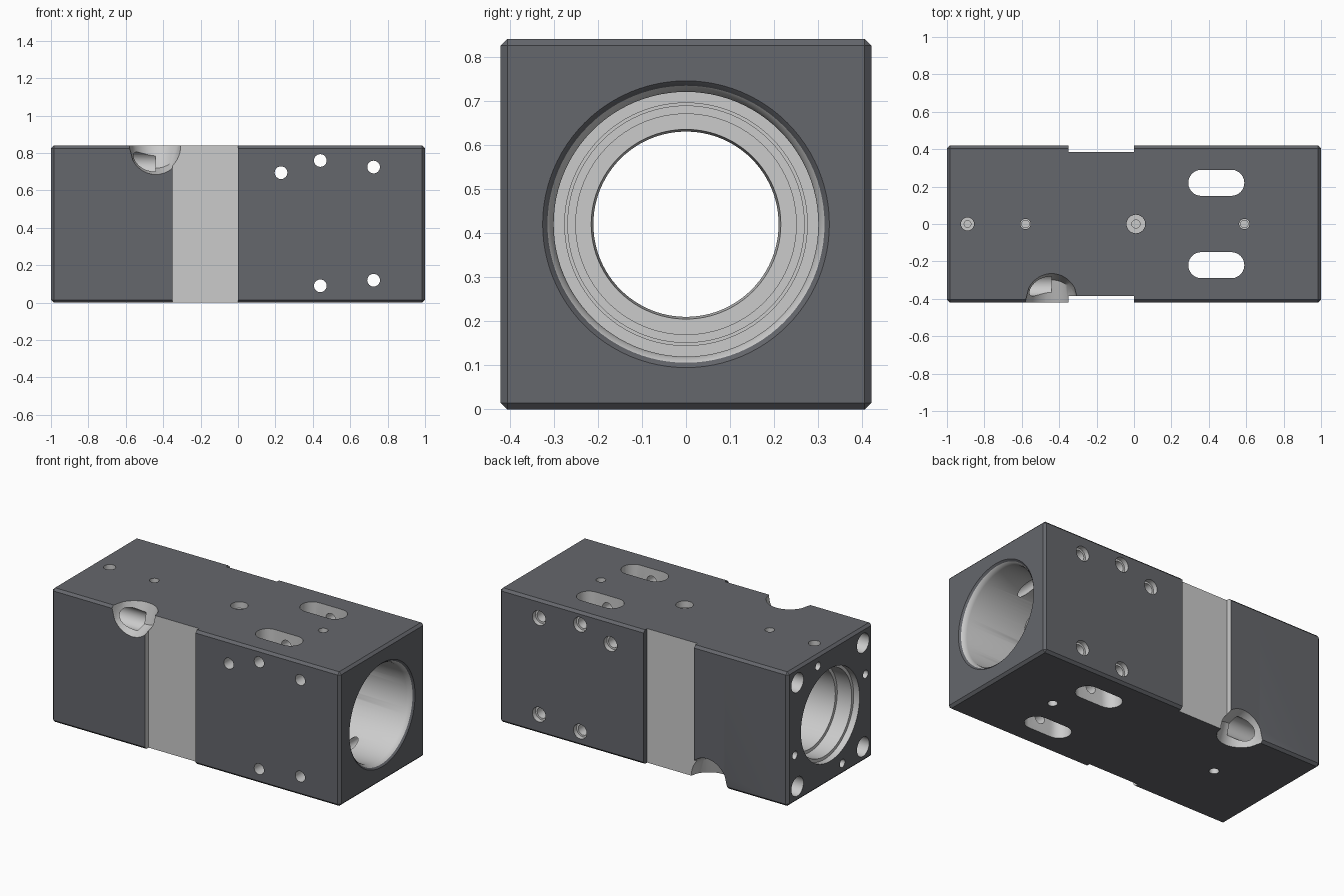
import bpy, bmesh
from math import cos, sin, pi, radians
from mathutils import Vector, Matrix

if "Cube" in bpy.data.objects:
    bpy.data.objects.remove(bpy.data.objects["Cube"])

H = 0.42  # half width, also height of the bore axis


def new_object(name, bm):
    bmesh.ops.recalc_face_normals(bm, faces=bm.faces)
    me = bpy.data.meshes.new(name)
    bm.to_mesh(me)
    bm.free()
    ob = bpy.data.objects.new(name, me)
    bpy.context.collection.objects.link(ob)
    return ob


def lathe(name, profile, loc, direction, n=32, xscale=1):
    """Capped solid of revolution; profile = (distance along direction, radius)."""
    bm = bmesh.new()
    rings = [[bm.verts.new((r * cos(2 * pi * i / n), r * sin(2 * pi * i / n), h))
              for i in range(n)] for h, r in profile]
    for a, b in zip(rings, rings[1:]):
        for i in range(n):
            j = (i + 1) % n
            bm.faces.new((a[i], a[j], b[j], b[i]))
    bm.faces.new(rings[0])
    bm.faces.new(rings[-1])
    rot = Vector((0, 0, 1)).rotation_difference(Vector(direction)).to_matrix().to_4x4()
    bm.transform(Matrix.Translation(loc) @ Matrix.Diagonal((xscale, 1, 1, 1)) @ rot)
    return new_object(name, bm)


def box(name, x0, x1, y0, y1, z0, z1, chamfer=0):
    bm = bmesh.new()
    bmesh.ops.create_cube(bm, size=1)
    bm.transform(Matrix.Translation(((x0 + x1) / 2, (y0 + y1) / 2, (z0 + z1) / 2))
                 @ Matrix.Diagonal((x1 - x0, y1 - y0, z1 - z0, 1)))
    if chamfer:
        bmesh.ops.bevel(bm, geom=bm.edges[:], offset=chamfer, segments=1, affect='EDGES')
    return new_object(name, bm)


def boolean(target, tool, op='DIFFERENCE'):
    tool.hide_render = True
    m = target.modifiers.new('cut', 'BOOLEAN')
    m.operation, m.object, m.solver = op, tool, 'EXACT'
    bpy.context.view_layer.objects.active = target
    bpy.ops.object.modifier_apply(modifier=m.name)
    bpy.data.objects.remove(tool)


def slot(y, x0, x1, r, n=12):
    bm = bmesh.new()
    ring = [(x1 - r + r * cos(a), y + r * sin(a)) for a in [pi * (i / n - .5) for i in range(n + 1)]]
    ring += [(x0 + r + r * cos(a), y + r * sin(a)) for a in [pi * (i / n + .5) for i in range(n + 1)]]
    f = bm.faces.new([bm.verts.new((x, yy, -.1)) for x, yy in ring])
    out = bmesh.ops.extrude_face_region(bm, geom=[f])
    bmesh.ops.translate(bm, vec=(0, 0, 1.1),
                        verts=[v for v in out['geom'] if isinstance(v, bmesh.types.BMVert)])
    return new_object('slot_cutter', bm)


# Main block with chamfered edges
block = box('bored_block', -1, 1, -H, H, 0, 2 * H, .015)

# Stepped central bore
bore = [(-1.1, .29), (-.96, .29), (-.96, .27), (-.86, .27), (-.86, .25), (-.6, .25),
        (-.58, .215), (-.54, .21), (-.50, .215), (-.50, .25), (-.4, .25), (-.4, .268),
        (-.1, .268), (-.1, .275), (.05, .275), (.05, .30), (.96, .30),
        (.975, .304), (.99, .314), (1, .325), (1.1, .325)]
boolean(block, lathe('bore_cutter', bore, (0, 0, H), (1, 0, 0), 96))

# Shallow clamping flats on both sides
for s in (-1, 1):
    y = sorted((s * .385, s * .6))
    boolean(block, box('flat_cutter', -.35, 0, *y, -.1, 1))

# Tapered screw pockets on the four long edges, with screw holes from the end
for sy in (-1, 1):
    for sz in (-1, 1):
        c = (-.44, sy * H, H + sz * H)
        taper = [(-.2, .099), (.1, .183)]
        pocket = lathe('pocket_cutter', taper, c, (0, 0, sz), 48, .92)
        boolean(pocket, lathe('pocket_side', taper, c, (0, sy, 0), 48, .92), 'INTERSECT')
        boolean(block, pocket)
        boolean(block, lathe('screw_cutter', [(-.44, .06), (-1.1, .06)],
                             (0, sy * .325, H + sz * .325), (1, 0, 0)))

# Small dowel holes around the end bore
for y, z in ((.12, .35), (-.35, .12), (-.12, -.35), (.35, -.12)):
    boolean(block, lathe('dowel_cutter', [(-1.1, .025), (-.88, .025)], (0, y, H + z), (1, 0, 0), 20))

# Cross holes through the sides, slightly counterbored at the back
for x, z in ((.23, .695), (.44, .76), (.44, .09), (.725, .725), (.725, .12)):
    prof = [(-.6, .034), (.39, .034), (.39, .046), (.6, .046)]
    boolean(block, lathe('cross_cutter', prof, (x, 0, z), (0, 1, 0), 24))

# Slots through top and bottom
for s in (-1, 1):
    boolean(block, slot(s * .22, .29, .59, .07))

# Blind holes along the centre line, top and bottom
for x, s, r1, r2 in ((-.89, 1, .035, .018), (.01, 1, .05, .022), (-.58, 1, .028, .02),
                     (.59, 1, .028, .02), (-.58, -1, .028, .02), (.59, -1, .028, .02)):
    prof = [(.35, r2), (.38, r2), (.38, r1), (.5, r1)]
    boolean(block, lathe('centre_cutter', prof, (x, 0, H), (0, 0, s), 24))

# Dark coated outside, bare machined inside
me = block.data
me.materials.clear()
for name, col in (('bare_metal', (.6, .62, .63, 1)), ('dark_coating', (.13, .135, .15, 1))):
    mat = bpy.data.materials.new(name)
    mat.diffuse_color = col
    mat.use_nodes = True
    mat.node_tree.nodes["Principled BSDF"].inputs["Base Color"].default_value = mat.diffuse_color
    me.materials.append(mat)
for p in me.polygons:
    vs = [me.vertices[i].co for i in p.vertices]
    p.material_index = int(all(abs(v.x) > .984 for v in vs) or all(abs(v.y) > .404 for v in vs)
                           or all(abs(v.z - H) > .404 for v in vs))

bpy.ops.object.select_all(action='DESELECT')
block.select_set(True)
bpy.context.view_layer.objects.active = block
bpy.ops.object.shade_smooth_by_angle(angle=radians(30))
